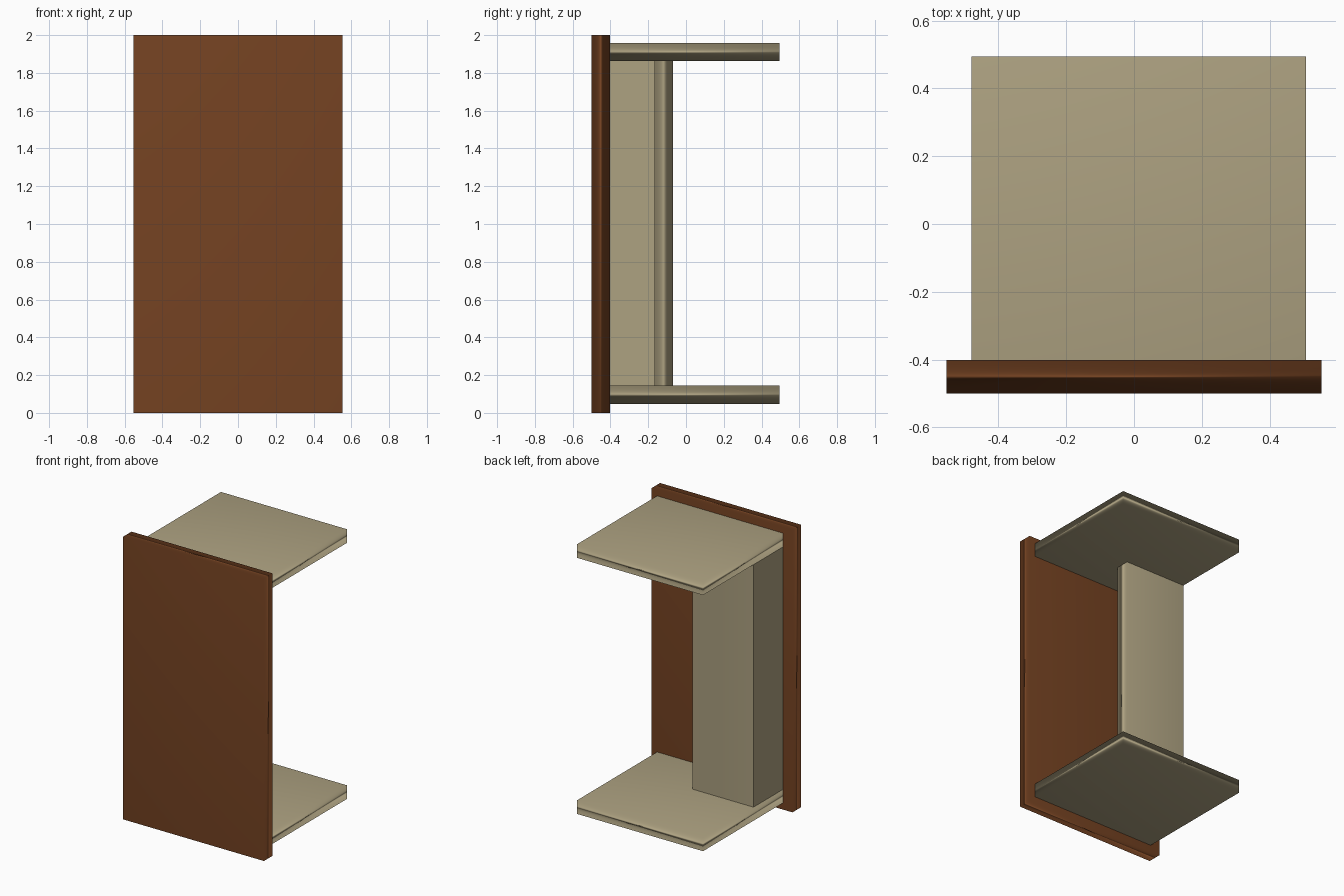
import bpy, bmesh

if "Cube" in bpy.data.objects:
    bpy.data.objects.remove(bpy.data.objects["Cube"])


def material(name, rgb):
    m = bpy.data.materials.new(name)
    m.diffuse_color = (*rgb, 1)
    m.use_nodes = True
    m.node_tree.nodes["Principled BSDF"].inputs["Base Color"].default_value = m.diffuse_color
    return m


TAN = material("tan_board", (0.42, 0.36, 0.22))
BROWN = material("brown_wood", (0.18, 0.056, 0.016))


def board(name, outline, z0, z1, mat, soft=None):
    """Extrude an xy outline from z0 to z1; soft(edge) picks edges with blended shading."""
    bm = bmesh.new()
    face = bm.faces.new([bm.verts.new((x, y, z0)) for x, y in outline])
    top = bmesh.ops.extrude_face_region(bm, geom=[face])["geom"]
    bmesh.ops.translate(bm, vec=(0, 0, z1 - z0),
                        verts=[v for v in top if isinstance(v, bmesh.types.BMVert)])
    bmesh.ops.recalc_face_normals(bm, faces=bm.faces)
    for f in bm.faces:
        f.smooth = True
    for e in bm.edges:
        e.smooth = soft is None or soft(e)
    me = bpy.data.meshes.new(name)
    bm.to_mesh(me)
    bm.free()
    me.materials.append(mat)
    ob = bpy.data.objects.new(name, me)
    bpy.context.collection.objects.link(ob)
    mod = ob.modifiers.new("area_normals", "WEIGHTED_NORMAL")
    mod.keep_sharp = True
    return ob


def rect(x0, x1, y0, y1):
    return [(x0, y0), (x1, y0), (x1, y1), (x0, y1)]


# Tall brown front panel
board("front_panel", rect(-0.553, 0.553, -0.5, -0.402), 0, 2, BROWN)

# Top and bottom shelves
for name, z in (("bottom_shelf", 0.048), ("top_shelf", 1.862)):
    board(name, rect(-0.48, 0.508, -0.402, 0.495), z, z + 0.096, TAN)

# L-shaped upright: left wall plus half-width rear wall, soft only at its free end
board("corner_upright",
      [(-0.48, -0.402), (-0.385, -0.402), (-0.385, -0.166),
       (0.0, -0.166), (0.0, -0.07), (-0.48, -0.07)],
      0.144, 1.862, TAN,
      soft=lambda e: all(abs(v.co.x) < 1e-4 for v in e.verts)
      and abs(e.verts[0].co.z - e.verts[1].co.z) > 1)
